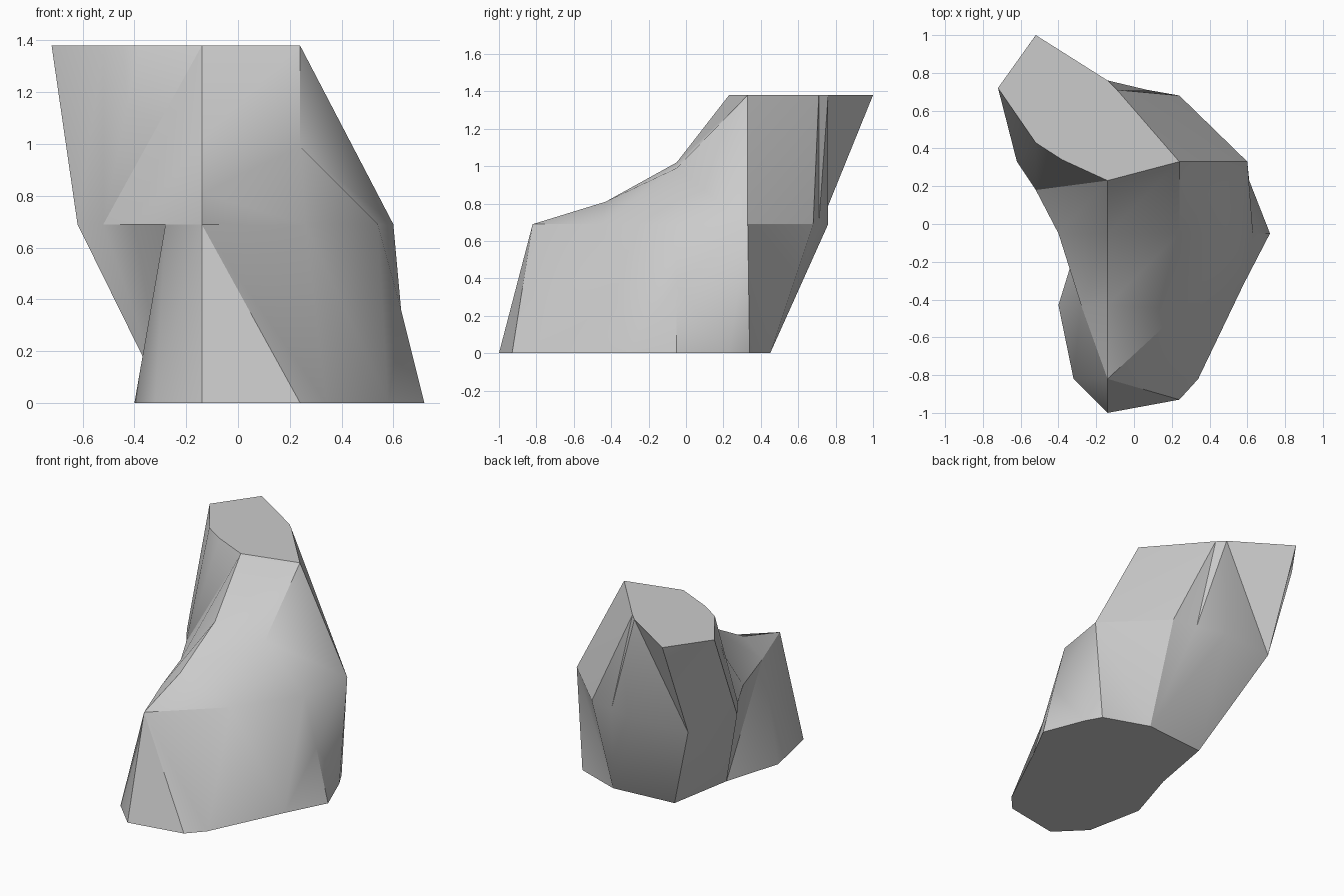
import bpy
import bmesh

cube = bpy.data.objects.get("Cube")
if cube:
    bpy.data.objects.remove(cube, do_unlink=True)

# Heights of the foot, the waist and the crown of the rock
FOOT, WAIST, CROWN = 0.0, 0.69, 1.38

bm = bmesh.new()


def ring(points, height):
    """Add a counterclockwise outline at one height."""
    return [bm.verts.new((x, y, height)) for x, y in points]


def stitch(lower, upper, steps):
    """Join two closed outlines; each step moves on along the lower (l) or upper (u) one."""
    i = j = 0
    for step in steps.replace(" ", ""):
        low, top = lower[i % len(lower)], upper[j % len(upper)]
        if step == "l":
            i += 1
            bm.faces.new((low, lower[i % len(lower)], top))
        else:
            j += 1
            bm.faces.new((low, upper[j % len(upper)], top))


# Outlines
foot = ring([(-.14, -1), (.24, -.93), (.34, -.82), (.58, -.32),
             (.72, -.05), (.61, .23), (.55, .34), (.24, .45),
             (-.2, .41), (-.28, -.04), (-.4, -.43), (-.32, -.82)], FOOT)
waist = ring([(-.14, -.82), (.26, -.45), (.54, -.05), (.6, .33),
              (.24, .68), (.07, .71), (-.14, .76), (-.52, .72),
              (-.62, .33), (-.52, .18), (-.4, -.05), (-.28, -.43)], WAIST)
crown = ring([(.24, .33), (-.09, .71), (-.14, .76), (-.52, 1),
              (-.72, .72), (-.52, .43), (-.38, .34), (-.14, .23)], CROWN)

# Single corners: the dent in the flank, the sloping ridge and its shoulder
dent = bm.verts.new((.63, -.05, .36))
ridge_low = bm.verts.new((-.14, -.43, .81))
ridge_high = bm.verts.new((-.14, -.05, 1.02))
shoulder = bm.verts.new((.24, -.05, .99))

# Lower body, with the dent worked into its upper edge
stitch(foot, waist[:3] + [dent] + waist[3:],
       "llu l uu ll u ll uuu l u l uuuu ll u l")
bm.faces.new((waist[2], dent, waist[3]))

# Upper body, rising along the ridge to the crown
stitch(waist, [ridge_low, shoulder] + crown + [ridge_high],
       "lu ll uu ll u ll uu l u l uu l u l u l")
bm.faces.new((ridge_low, shoulder, ridge_high))
bm.faces.new((ridge_high, shoulder, crown[0], crown[-1]))

# Flat underside and flat crown
bm.faces.new(foot[::-1])
bm.faces.new(crown)
bmesh.ops.recalc_face_normals(bm, faces=bm.faces[:])

mesh = bpy.data.meshes.new("rock")
bm.to_mesh(mesh)
bm.free()
rock = bpy.data.objects.new("rock", mesh)
bpy.context.collection.objects.link(rock)

# Plain stone colour
stone = bpy.data.materials.new("grey stone")
stone.use_nodes = True
colour = (.6, .6, .6, 1)
stone.diffuse_color = colour
stone.node_tree.nodes["Principled BSDF"].inputs["Base Color"].default_value = colour
mesh.materials.append(stone)

# Soft facets with the hard breaks kept
bpy.ops.object.select_all(action="DESELECT")
rock.select_set(True)
bpy.context.view_layer.objects.active = rock
bpy.ops.object.shade_smooth_by_angle(angle=.52)
